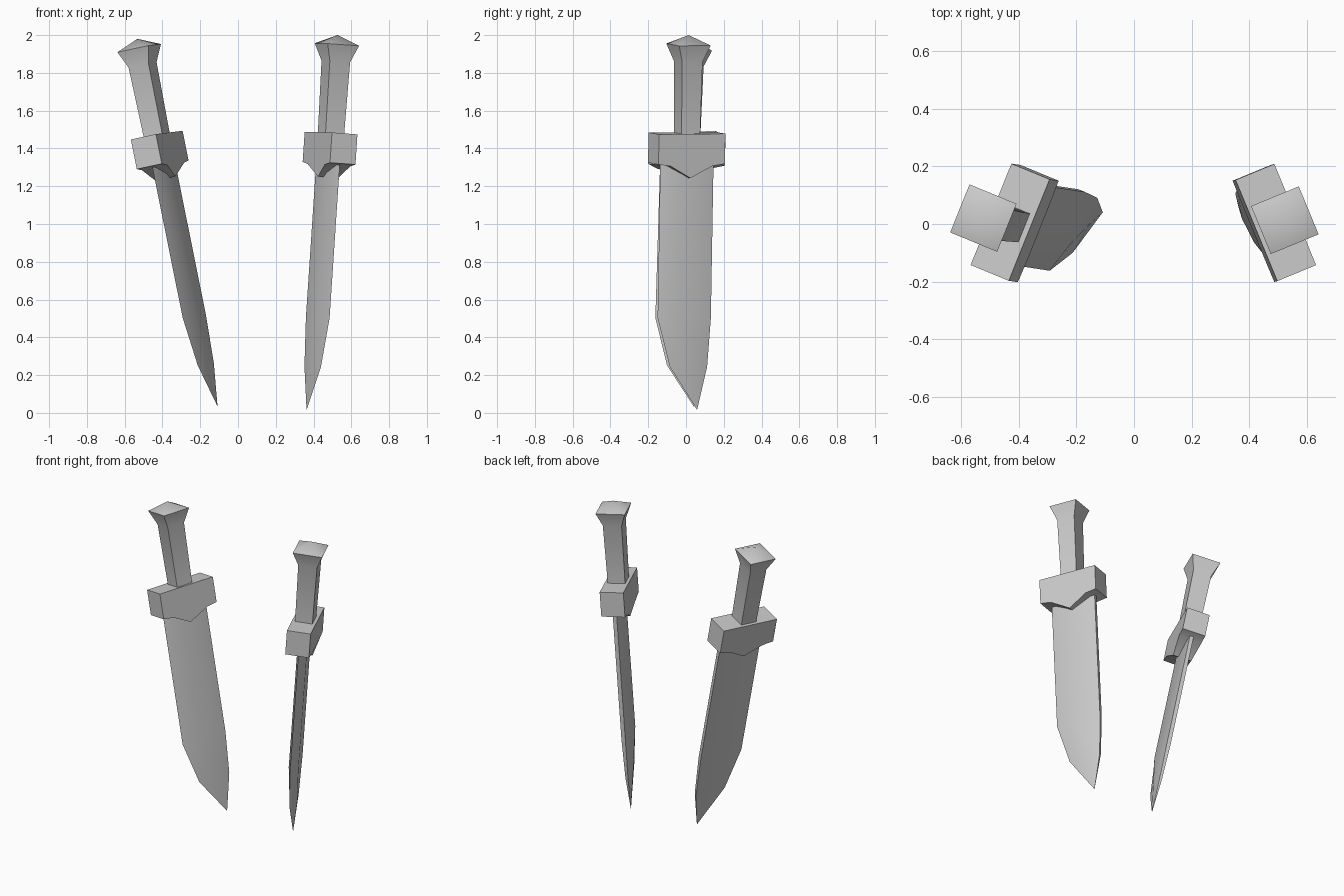
import bpy, bmesh
from mathutils import Vector, Matrix

if "Cube" in bpy.data.objects:
    bpy.data.objects.remove(bpy.data.objects["Cube"])


def loft(name, rings, tip=None):
    """Skin equal-sized rings of points, cap the start, close the end to a tip or cap."""
    bm = bmesh.new()
    loops = [[bm.verts.new(p) for p in r] for r in rings]
    n = len(loops[0])
    for a, b in zip(loops, loops[1:]):
        for i in range(n):
            j = (i + 1) % n
            bm.faces.new((a[i], a[j], b[j], b[i]))
    bm.faces.new(loops[0])
    if tip:
        t = bm.verts.new(tip)
        for i in range(n):
            bm.faces.new((loops[-1][i], loops[-1][(i + 1) % n], t))
    else:
        bm.faces.new(loops[-1])
    bmesh.ops.recalc_face_normals(bm, faces=bm.faces)
    mesh = bpy.data.meshes.new(name)
    bm.to_mesh(mesh)
    bm.free()
    return mesh


# Local frame: x = blade width, y = thickness, z = along the dagger, pommel apex at 0

# Square grip flaring into the pommel with a low pyramid cap
def square(h, z):
    return [(h, h, z), (-h, h, z), (-h, -h, z), (h, -h, z)]


grip = loft("grip", [square(.053, -.56), square(.058, -.14), square(.09, -.05)], (0, 0, 0))

# Guard: block with a pointed underside, extruded through its thickness
outline = [(-.19, -.52), (.19, -.52), (.19, -.68), (.12, -.69),
           (0, -.755), (-.12, -.69), (-.19, -.68)]


def guard_ring(side):
    return [(x, side * (.058 if z < -.7 else .073), z) for x, z in outline]


guard = loft("guard", [guard_ring(-1), guard_ring(1)])


# Single-edged blade: narrow spine, off-centre ridge, curved cutting edge
def blade_ring(z, spine, ridge, edge, s=.012, r=.03):
    return [(spine, s, z), (ridge, r, z), (edge, 0, z), (ridge, -r, z), (spine, -s, z)]


blade = loft("blade", [blade_ring(-.64, .15, -.04, -.15),
                       blade_ring(-1.5, .15, -.045, -.15),
                       blade_ring(-1.76, .135, .045, -.075, .008, .02)],
             (.085, 0, -1.99))

# Place two copies: pommel apex, far end of the axis, direction of blade width
placements = {
    "left": ((-.533, .022, 1.98), (-.14, -.038, .03), (.38, .92, 0)),
    "right": ((.527, .014, 2.0), (.395, -.02, .01), (-.38, .92, 0)),
}
for side, (top, end, width) in placements.items():
    top = Vector(top)
    w = (top - Vector(end)).normalized()
    u = Vector(width)
    u = (u - w * u.dot(w)).normalized()
    v = w.cross(u)
    frame = Matrix((u, v, w)).transposed().to_4x4()
    for part in (grip, guard, blade):
        ob = bpy.data.objects.new(f"{side}_{part.name}", part.copy())
        bpy.context.collection.objects.link(ob)
        ob.matrix_world = Matrix.Translation(top) @ frame
        bpy.ops.object.select_all(action='DESELECT')
        ob.select_set(True)
        bpy.context.view_layer.objects.active = ob
        bpy.ops.object.shade_smooth_by_angle(angle=.9)
